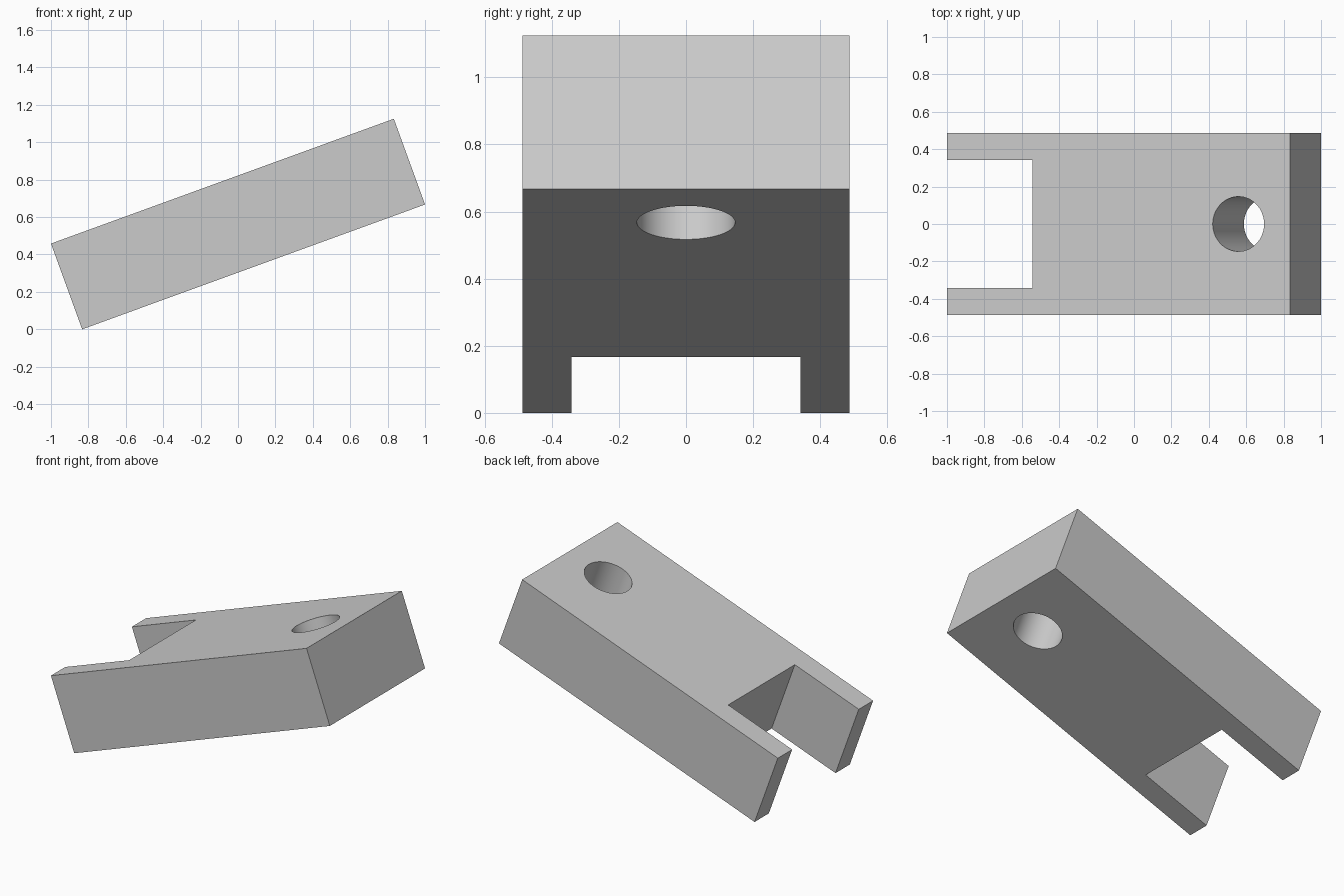
import bpy
from math import radians, sin, cos
from mathutils import Matrix

if "Cube" in bpy.data.objects:
    bpy.data.objects.remove(bpy.data.objects["Cube"], do_unlink=True)

TILT = radians(20)
U = 2 / (4 * cos(TILT) + sin(TILT))      # block thickness
LENGTH, WIDTH = 4 * U, 2 * U

grey = bpy.data.materials.new("plain_grey")
grey.use_nodes = True
grey.diffuse_color = (0.6, 0.6, 0.6, 1)
grey.node_tree.nodes["Principled BSDF"].inputs["Base Color"].default_value = (0.6, 0.6, 0.6, 1)


def box(name, size, location):
    bpy.ops.mesh.primitive_cube_add(size=1, location=location)
    obj = bpy.context.object
    obj.name = name
    obj.data.transform(Matrix.Diagonal((*size, 1)))
    obj.data.materials.append(grey)
    return obj


# Long rectangular block
block = box("link_block", (LENGTH, WIDTH, U), (0, 0, 0))

# Open slot at the low end, leaving two fork arms
slot = box("slot_cutter", (2 * U, 1.4 * U, 2 * U), (-2 * U, 0, 0))

# Round pin hole near the high end
bpy.ops.mesh.primitive_cylinder_add(vertices=64, radius=0.3 * U, depth=2 * U,
                                    location=(1.4 * U, 0, 0))
hole = bpy.context.object
hole.name = "pin_hole_cutter"
hole.data.materials.append(grey)

# Cut the block, then drop the cutters
bpy.ops.object.select_all(action="DESELECT")
block.select_set(True)
bpy.context.view_layer.objects.active = block
for cutter in (slot, hole):
    cutter.hide_render = True
    mod = block.modifiers.new(cutter.name, "BOOLEAN")
    mod.operation = "DIFFERENCE"
    mod.solver = "EXACT"
    mod.object = cutter
    bpy.ops.object.modifier_apply(modifier=mod.name)
    bpy.data.objects.remove(cutter, do_unlink=True)

bpy.ops.object.shade_smooth_by_angle(angle=radians(30))

# Tilt the block so its lower edge rests on the ground
block.rotation_euler.y = -TILT
block.location.z = (LENGTH * sin(TILT) + U * cos(TILT)) / 2
